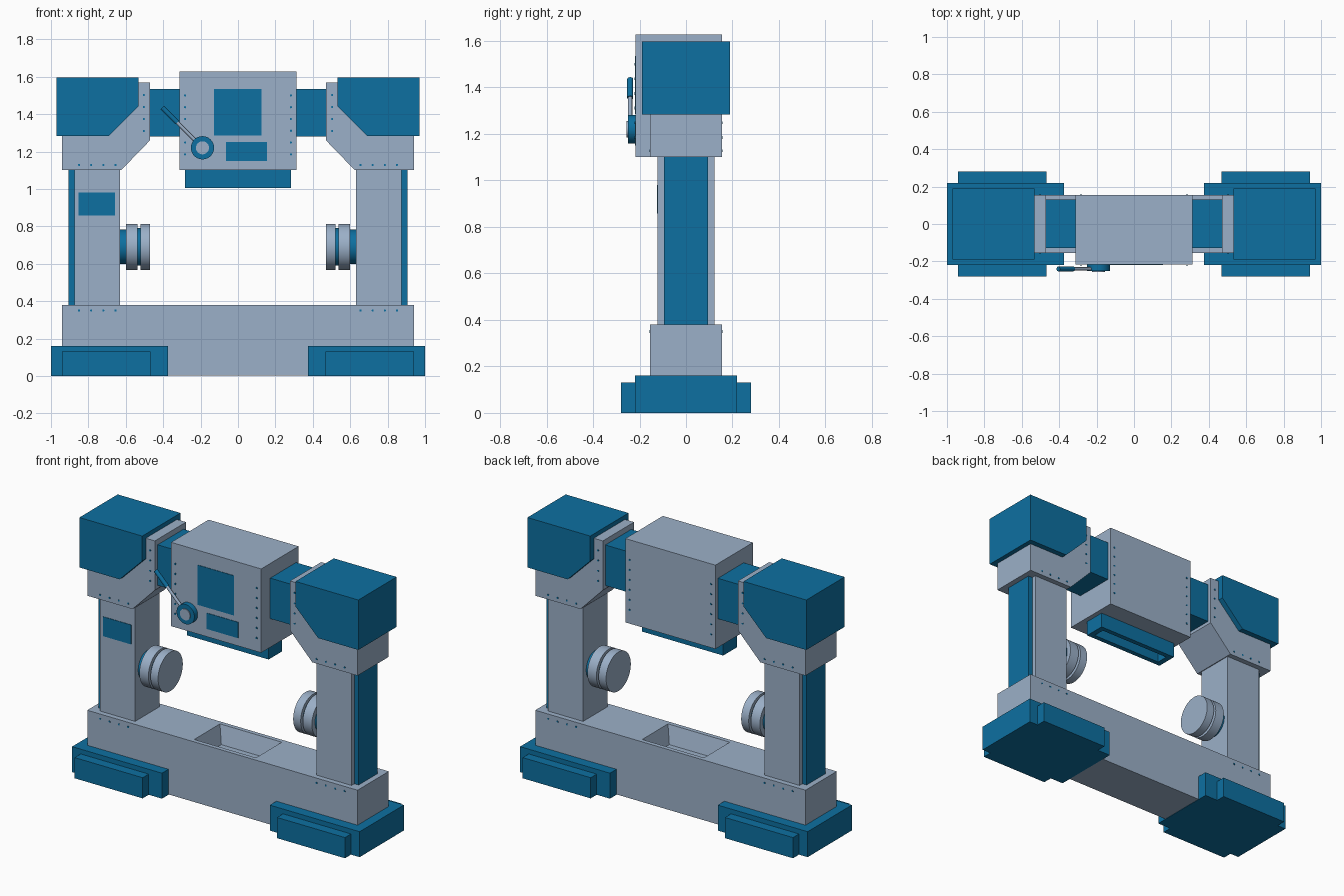
import bpy, bmesh, math
from mathutils import Vector, Matrix

if "Cube" in bpy.data.objects:
    bpy.data.objects.remove(bpy.data.objects["Cube"])


def material(name, rgb):
    m = bpy.data.materials.new(name)
    m.diffuse_color = (*rgb, 1)
    m.use_nodes = True
    m.node_tree.nodes["Principled BSDF"].inputs["Base Color"].default_value = m.diffuse_color
    return m


GREY = material("pale steel grey", (0.33, 0.435, 0.58))
BLUE = material("machine blue", (0.004, 0.162, 0.355))


def finish(bm, name, mat, smooth=False):
    bmesh.ops.recalc_face_normals(bm, faces=bm.faces)
    me = bpy.data.meshes.new(name)
    bm.to_mesh(me)
    bm.free()
    me.materials.append(mat)
    ob = bpy.data.objects.new(name, me)
    bpy.context.collection.objects.link(ob)
    if smooth:
        bpy.ops.object.select_all(action='DESELECT')
        ob.select_set(True)
        bpy.context.view_layer.objects.active = ob
        bpy.ops.object.shade_smooth_by_angle(angle=math.radians(35))
    return ob


def prism(name, pts, y0, y1, mat):
    """Extrude an x-z outline along y."""
    bm = bmesh.new()
    face = bm.faces.new([bm.verts.new((x, y0, z)) for x, z in pts])
    ext = bmesh.ops.extrude_face_region(bm, geom=[face])["geom"]
    bmesh.ops.translate(bm, vec=(0, y1 - y0, 0),
                        verts=[v for v in ext if isinstance(v, bmesh.types.BMVert)])
    return finish(bm, name, mat)


def box(name, x, y, z, mat, pocket=None):
    """Box from ranges; pocket = (side, margin x, margin y, depth, taper)."""
    bm = bmesh.new()
    bmesh.ops.create_cube(bm, size=1)
    size = Vector((x[1] - x[0], y[1] - y[0], z[1] - z[0]))
    mid = Vector((x[0] + x[1], y[0] + y[1], z[0] + z[1])) / 2
    bmesh.ops.scale(bm, vec=size, verts=bm.verts)
    if pocket:
        side, mx, my, depth, taper = pocket
        bm.normal_update()
        f = next(f for f in bm.faces if f.normal.z * side > 0.9)
        bmesh.ops.inset_individual(bm, faces=[f], thickness=0.01)
        for v in f.verts:
            v.co.x = math.copysign(size.x / 2 - mx, v.co.x)
            v.co.y = math.copysign(size.y / 2 - my, v.co.y)
        bmesh.ops.inset_individual(bm, faces=[f], thickness=0.002)
        for v in f.verts:
            v.co.x -= math.copysign(taper, v.co.x)
            v.co.y -= math.copysign(taper, v.co.y)
            v.co.z -= side * depth
    bmesh.ops.translate(bm, vec=mid, verts=bm.verts)
    return finish(bm, name, mat)


def rod(name, a, b, r, mat, seg=48):
    """Cylinder between two points."""
    a, b = Vector(a), Vector(b)
    rot = (b - a).to_track_quat('Z', 'Y').to_matrix().to_4x4()
    bm = bmesh.new()
    bmesh.ops.create_cone(bm, cap_ends=True, segments=seg, radius1=r, radius2=r,
                          depth=(b - a).length,
                          matrix=Matrix.Translation((a + b) / 2) @ rot)
    return finish(bm, name, mat, True)


def bolts(name, spots, y):
    """Row of small bolt heads on front and back faces at +-y."""
    bm = bmesh.new()
    for x, yy, z in [(x, yy, z) for x, z in spots for yy in y]:
        bmesh.ops.create_cone(bm, cap_ends=True, segments=10, radius1=0.006,
                              radius2=0.006, depth=0.004,
                              matrix=Matrix.Translation((x, yy, z))
                              @ Matrix.Rotation(math.pi / 2, 4, 'X'))
    finish(bm, name, BLUE)


# base beam with a tapered pocket in its top
box("base_beam", (-0.94, 0.94), (-0.155, 0.155), (0.002, 0.38), GREY,
    (1, 0.725, 0.027, 0.11, 0.03))

# mirrored left and right parts
for s, side in ((-1, "left"), (1, "right")):
    def xr(a, b):
        return tuple(sorted((s * a, s * b)))

    # feet
    box(side + "_foot", xr(0.375, 1.0), (-0.22, 0.22), (0, 0.16), BLUE)
    box(side + "_foot_step", xr(0.467, 0.94), (-0.28, 0.28), (0, 0.13), BLUE)
    # column with outer cover strip
    box(side + "_column", xr(0.63, 0.875), (-0.122, 0.122), (0.37, 1.11), GREY)
    box(side + "_column_cover", xr(0.87, 0.905), (-0.094, 0.094), (0.37, 1.11), BLUE)
    # corner bracket and its cap
    prism(side + "_bracket", [(s * x, z) for x, z in (
        (0.94, 1.1), (0.625, 1.1), (0.47, 1.26), (0.47, 1.57), (0.545, 1.57),
        (0.94, 1.57))], -0.155, 0.155, GREY)
    prism(side + "_cap", [(s * x, z) for x, z in (
        (0.97, 1.283), (0.69, 1.283), (0.533, 1.44), (0.533, 1.597),
        (0.97, 1.597))], -0.19, 0.19, BLUE)
    # clamping discs
    for part, a, b, r, mat in (("hub", 0.62, 0.598, 0.092, BLUE),
                               ("rear_disc", 0.6, 0.537, 0.123, GREY),
                               ("disc_neck", 0.54, 0.52, 0.1, BLUE),
                               ("front_disc", 0.522, 0.47, 0.123, GREY)):
        a = 0.64 if part == "hub" else a
        rod(f"{side}_{part}", (s * a, 0, 0.69), (s * b, 0, 0.69), r, mat)
    # bolt rows
    row = [s * (0.655 + 0.065 * i) for i in range(4)]
    bolts(side + "_bracket_bolts", [(x, 1.128) for x in row]
          + [(s * 0.503, 1.31 + 0.064 * i) for i in range(4)], (-0.155, 0.155))
    bolts(side + "_base_bolts", [(x, 0.35) for x in row], (-0.155, 0.155))
    bolts(side + "_head_bolts", [(s * 0.283, 1.185 + 0.063 * i) for i in range(6)],
          (-0.22, 0.155))

# crossbeam and central head
box("crossbeam", (-0.48, 0.48), (-0.127, 0.13), (1.28, 1.535), BLUE)
box("head", (-0.313, 0.313), (-0.217, 0.155), (1.1, 1.627), GREY)
box("head_slot_block", (-0.283, 0.283), (-0.1, 0.035), (1.005, 1.105), BLUE,
    (-1, 0.035, 0.03, 0.06, 0.0))

# front panels
box("head_upper_panel", (-0.128, 0.125), (-0.22, -0.215), (1.285, 1.535), BLUE)
box("head_lower_panel", (-0.065, 0.155), (-0.22, -0.215), (1.15, 1.25), BLUE)
box("column_panel", (-0.852, -0.657), (-0.125, -0.12), (0.858, 0.98), BLUE)

# lever with ring hub
hx, hz = -0.19, 1.22
rod("lever_hub", (hx, -0.21, hz), (hx, -0.25, hz), 0.062, BLUE)
rod("lever_hub_cap", (hx, -0.24, hz), (hx, -0.256, hz), 0.035, GREY)
rod("lever_rod", (hx - 0.035, -0.24, hz + 0.035), (-0.335, -0.24, 1.365), 0.009, GREY, 16)
rod("lever_grip", (-0.325, -0.24, 1.355), (-0.405, -0.24, 1.435), 0.013, BLUE, 20)
